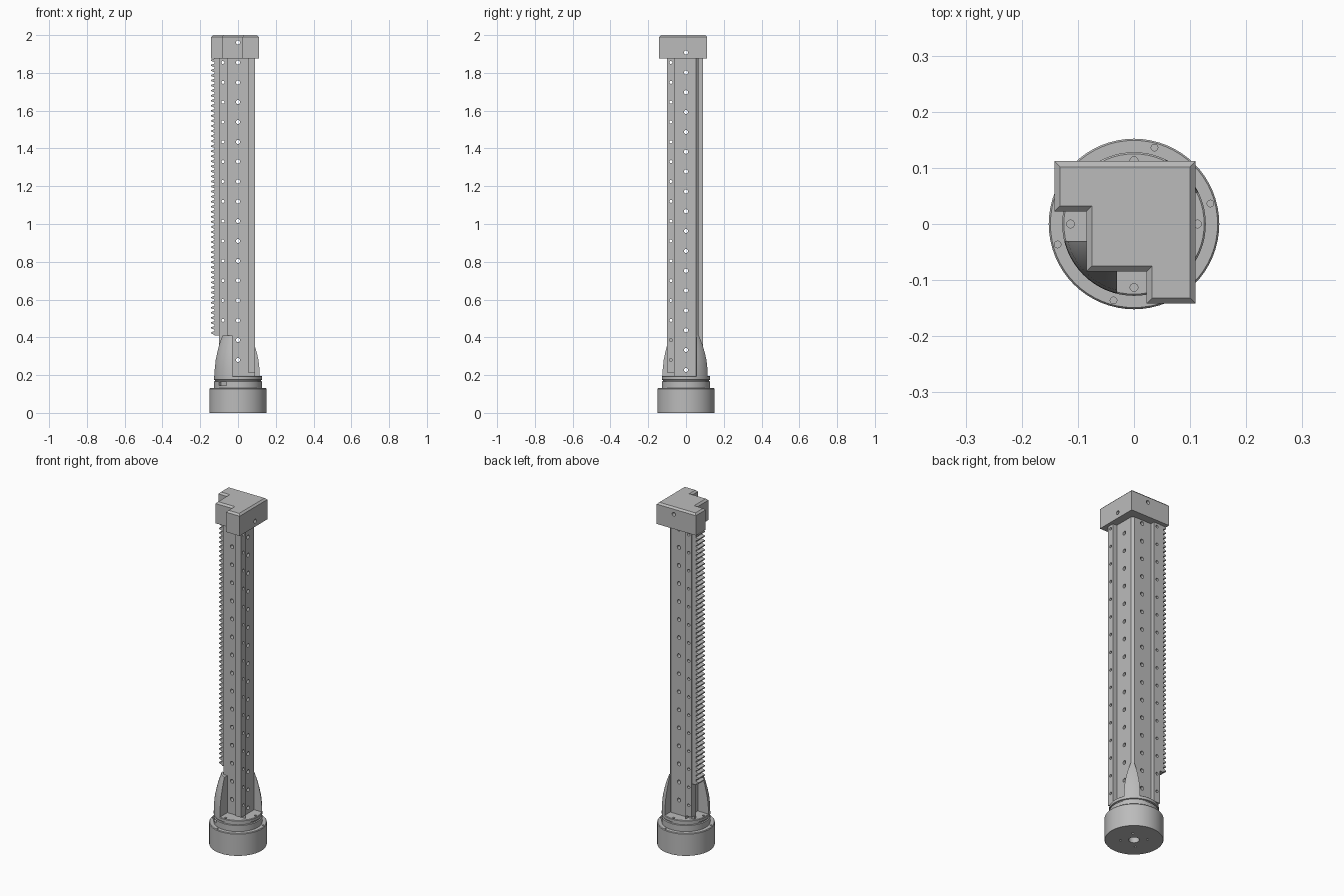
import bpy, bmesh, math
from mathutils import Matrix, Vector

cube = bpy.data.objects.get("Cube")
if cube:
    bpy.data.objects.remove(cube, do_unlink=True)

grey = bpy.data.materials.new("plain grey")
grey.use_nodes = True
grey.diffuse_color = (0.5, 0.5, 0.5, 1)
grey.node_tree.nodes["Principled BSDF"].inputs["Base Color"].default_value = (0.5, 0.5, 0.5, 1)


def finish(bm, name):
    bmesh.ops.recalc_face_normals(bm, faces=bm.faces)
    mesh = bpy.data.meshes.new(name)
    bm.to_mesh(mesh)
    bm.free()
    mesh.materials.append(grey)
    ob = bpy.data.objects.new(name, mesh)
    bpy.context.collection.objects.link(ob)
    return ob


def prism(name, points, direction):
    """Extrude a closed outline of 3D points along a direction."""
    bm = bmesh.new()
    face = bm.faces.new([bm.verts.new(p) for p in points])
    out = bmesh.ops.extrude_face_region(bm, geom=[face])["geom"]
    moved = [v for v in out if isinstance(v, bmesh.types.BMVert)]
    bmesh.ops.translate(bm, verts=moved, vec=direction)
    return finish(bm, name)


def lathe(name, profile, steps=64):
    """Revolve (radius, height) points that start and end on the axis."""
    bm = bmesh.new()
    verts = [bm.verts.new((r, 0, z)) for r, z in profile]
    edges = [bm.edges.new(pair) for pair in zip(verts, verts[1:])]
    bmesh.ops.spin(bm, geom=verts + edges, cent=(0, 0, 0), axis=(0, 0, 1),
                   angle=math.tau, steps=steps)
    bmesh.ops.remove_doubles(bm, verts=bm.verts, dist=0.0001)
    return finish(bm, name)


def add_drill(bm, centre, axis, radius, length):
    turn = Vector((0, 0, 1)).rotation_difference(Vector(axis)).to_matrix().to_4x4()
    bmesh.ops.create_cone(bm, cap_ends=True, segments=16, radius1=radius, radius2=radius,
                          depth=length, matrix=Matrix.Translation(centre) @ turn)


def add_box(bm, low, high, turn=0):
    low, high = Vector(low), Vector(high)
    bmesh.ops.create_cube(bm, size=1, matrix=Matrix.Rotation(turn, 4, 'Z')
                          @ Matrix.Translation((low + high) / 2)
                          @ Matrix.Diagonal((*(high - low), 1)))


def cut(ob, bm, operation='DIFFERENCE'):
    cutter = finish(bm, ob.name + "_cutter")
    cutter.hide_render = True
    cutter.hide_viewport = True
    mod = ob.modifiers.new("cut", 'BOOLEAN')
    mod.operation, mod.object, mod.solver = operation, cutter, 'EXACT'
    bpy.context.view_layer.update()
    mesh = bpy.data.meshes.new_from_object(ob.evaluated_get(bpy.context.evaluated_depsgraph_get()))
    ob.modifiers.clear()
    ob.data = mesh
    bpy.data.objects.remove(cutter, do_unlink=True)


def smooth(ob):
    bpy.ops.object.select_all(action='DESELECT')
    ob.select_set(True)
    bpy.context.view_layer.objects.active = ob
    bpy.ops.object.shade_smooth_by_angle(angle=math.radians(30))


# Column: square post with a chamfered corner and two flanges
outline = [(-.055, -.055), (.053, -.055), (.053, -.10), (.09, -.10), (.09, -.06),
           (.065, -.06), (.065, .052), (.052, .065), (-.06, .065), (-.06, .09),
           (-.10, .09), (-.10, .053), (-.055, .053)]
column = prism("column", [(x, y, 0.18) for x, y in outline], (0, 0, 1.70))
# The flanges end a little above the collar
flange_ends = bmesh.new()
add_box(flange_ends, (.053, -.12, .1), (.12, -.061, .215))
add_box(flange_ends, (-.12, .066, .1), (-.061, .12, .215))
cut(column, flange_ends)

# Rows of holes through the post and flanges
holes = bmesh.new()
PITCH = 0.105
for i in range(16):
    z = 1.855 - i * PITCH
    add_drill(holes, (0, 0, z), (0, 1, 0), .011, .4)
    add_drill(holes, (0, 0, z - PITCH / 2), (1, 0, 0), .011, .4)
    add_drill(holes, (-.08, .07, z), (0, 1, 0), .008, .1)
    add_drill(holes, (.07, -.08, z), (1, 0, 0), .008, .1)
cut(column, holes)
smooth(column)

# Toothed rack along the side flange
ROOT, TIP, LOW, HIGH, TEETH = -.125, -.142, .41, 1.88, 55
step = (HIGH - LOW) / TEETH
edge = [(-.099, LOW), (ROOT, LOW)]
for i in range(TEETH):
    z = LOW + i * step
    edge += [(ROOT, z + step * .15), (TIP, z + step * .38),
             (TIP, z + step * .62), (ROOT, z + step * .85)]
edge += [(ROOT, HIGH), (-.099, HIGH)]
prism("toothed_rack", [(x, .03, z) for x, z in edge], (0, .058, 0))

# Notched cap with chamfered upper edges
cap_outline = [(-.142, .112), (.11, .112), (.11, -.142), (.022, -.142), (.022, -.085),
               (-.085, -.085), (-.085, .022), (-.142, .022)]
cap = prism("cap", [(x, y, 1.875) for x, y in cap_outline], (0, 0, .125))
bm = bmesh.new()
bm.from_mesh(cap.data)
rim = [e for e in bm.edges if all(v.co.z > 1.99 for v in e.verts)]
bmesh.ops.bevel(bm, geom=rim, offset=.01, segments=1, affect='EDGES')
bm.to_mesh(cap.data)
bm.free()
cap_holes = bmesh.new()
add_drill(cap_holes, (0, 0, 1.96), (0, 1, 0), .011, .5)
add_drill(cap_holes, (0, 0, 1.907), (1, 0, 0), .011, .5)
cut(cap, cap_holes)
smooth(cap)

# Round base with a centre bore and screw holes
base = lathe("base", [(0, .1), (.028, .1), (.028, 0), (.15, 0), (.152, .003),
                      (.152, .127), (.149, .131), (0, .131)])
screws = bmesh.new()
for degrees in (15, 75, 195, 255):
    a = math.radians(degrees)
    add_drill(screws, (.141 * math.cos(a), .141 * math.sin(a), .131), (0, 0, 1), .006, .03)
for i in range(4):
    a = i * math.pi / 2 + math.pi / 4
    add_drill(screws, (.07 * math.cos(a), .07 * math.sin(a), 0), (0, 0, 1), .006, .03)
cut(base, screws)
smooth(base)

# Collar with a groove, four bolt holes and a side slot
collar = lathe("collar", [(0, .13), (.128, .13), (.128, .166), (.122, .168), (.122, .174),
                          (.128, .176), (.128, .192), (.125, .195), (0, .195)])
sockets = bmesh.new()
for i in range(4):
    a = i * math.pi / 2
    add_drill(sockets, (.113 * math.cos(a), .113 * math.sin(a), .195), (0, 0, 1), .007, .03)
add_box(sockets, (.11, -.025, .145), (.15, .025, .163), math.radians(230))
cut(collar, sockets)
smooth(collar)

# Curved buttresses on two opposite corners
curve = [(0, .19), (.128, .19), (.127, .23), (.122, .28), (.114, .32),
         (.104, .36), (.093, .395), (.088, .41), (0, .41)]
for name, sign, inner in (("front_buttress", -1, .03), ("back_buttress", 1, .056)):
    fin = lathe(name, curve)
    corner = bmesh.new()
    a, b = sorted((sign * inner, sign * .3))
    add_box(corner, (a, a, .1), (b, b, .5))
    cut(fin, corner, 'INTERSECT')
    smooth(fin)
